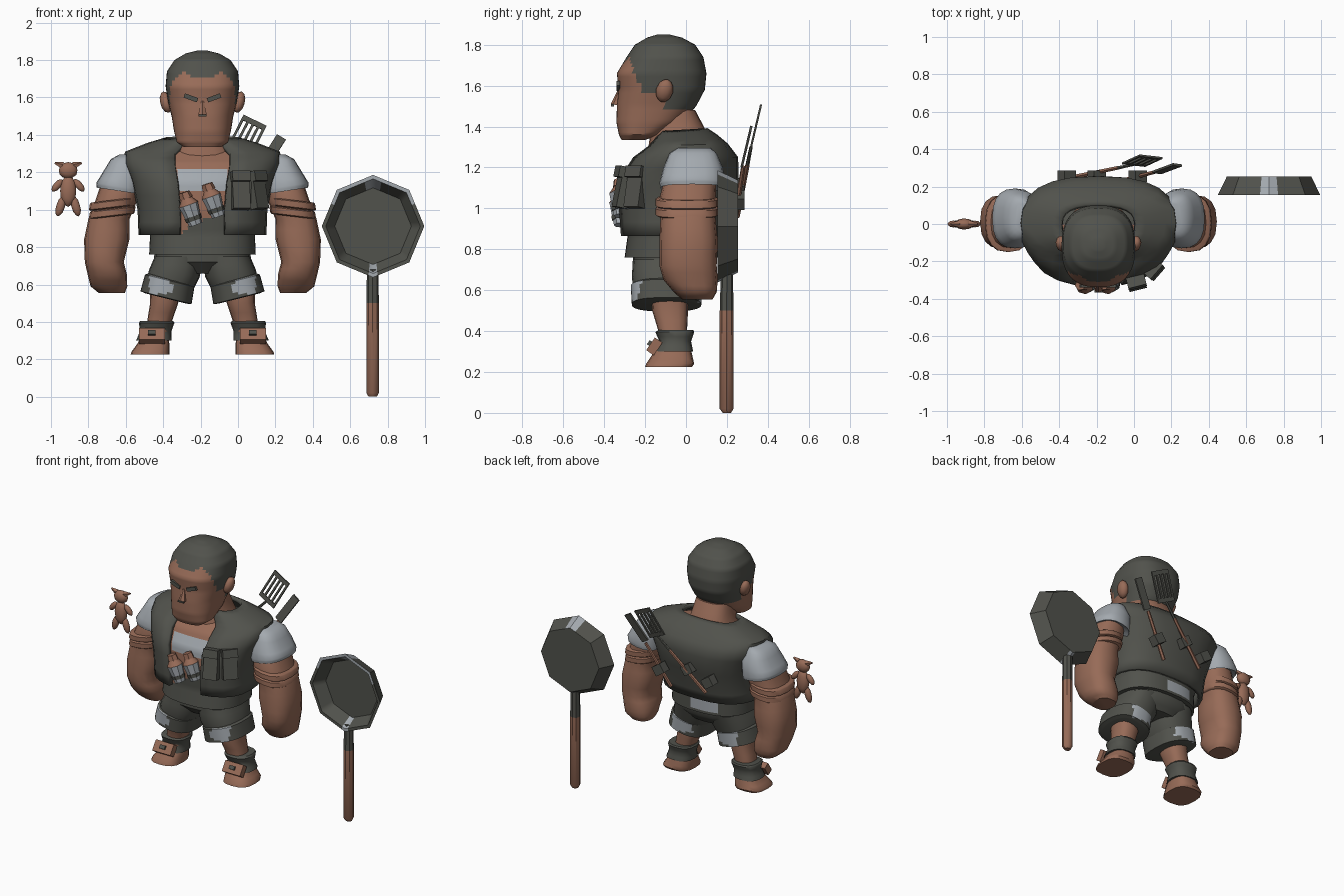
import bpy, bmesh, math
from mathutils import Vector, Matrix, Euler

cube = bpy.data.objects.get("Cube")
if cube:
    bpy.data.objects.remove(cube)

CX = -0.19          # middle of the figure
DARK, SKIN, LIGHT = 0, 1, 2
made = []


def material(name, rgb):
    m = bpy.data.materials.new(name)
    m.use_nodes = True
    m.diffuse_color = (*rgb, 1)
    m.node_tree.nodes["Principled BSDF"].inputs["Base Color"].default_value = (*rgb, 1)
    return m


MATS = [material("dark_grey_cloth", (0.082, 0.084, 0.072)),
        material("brown_skin", (0.31, 0.147, 0.096)),
        material("light_grey", (0.37, 0.4, 0.43))]


def finish(name, bm, colour):
    """Turn a bmesh into an object; colour is an index or a rule on the face centre."""
    mesh = bpy.data.meshes.new(name)
    for f in bm.faces:
        f.material_index = colour(f.calc_center_median()) if callable(colour) else colour
    bm.to_mesh(mesh)
    bm.free()
    for m in MATS:
        mesh.materials.append(m)
    ob = bpy.data.objects.new(name, mesh)
    bpy.context.collection.objects.link(ob)
    made.append(ob)
    return ob


def bridge(name, loops, colour, caps=True, skip=()):
    bm = bmesh.new()
    rows = [[bm.verts.new(p) for p in loop] for loop in loops]
    n = len(rows[0])
    for a, b in zip(rows, rows[1:]):
        for j in range(n):
            if j not in skip:
                k = (j + 1) % n
                bm.faces.new((a[j], a[k], b[k], b[j]))
    if caps:
        bm.faces.new(rows[0])
        bm.faces.new(rows[-1])
        bmesh.ops.recalc_face_normals(bm, faces=bm.faces[:])
    return finish(name, bm, colour)


def loft(name, rings, colour, side=1, n=20, p=2.5, sub=2, **kw):
    """Rings: height, offset from middle, front y, back y, half width, tilt x, tilt y."""
    rings = [tuple(r) + (0,) * (7 - len(r)) for r in rings]
    fine = [rings[0]]
    for a, b in zip(rings, rings[1:]):
        for k in range(1, sub + 1):
            fine.append([u + (v - u) * k / sub for u, v in zip(a, b)])
    loops = []
    for z, dx, y0, y1, rx, tx, ty in fine:
        loop = []
        for j in range(n):
            c, s = math.cos(math.tau * j / n), math.sin(math.tau * j / n)
            x = rx * math.copysign(abs(c) ** (2 / p), c)
            y = (y1 - y0) / 2 * math.copysign(abs(s) ** (2 / p), s)
            loop.append((CX + side * dx + x, (y0 + y1) / 2 + y, z + tx * x * side + ty * y))
        loops.append(loop)
    return bridge(name, loops, colour, **kw)


def place(loc, size, rot):
    r = rot if isinstance(rot, Matrix) else Euler(rot).to_matrix()
    return Matrix.Translation(loc) @ r.to_4x4() @ Matrix.Diagonal((*size, 1))


def box(name, loc, size, colour, rot=(0, 0, 0)):
    bm = bmesh.new()
    bmesh.ops.create_cube(bm, size=1, matrix=place(loc, size, rot))
    return finish(name, bm, colour)


def ball(name, loc, size, colour, rot=(0, 0, 0)):
    bm = bmesh.new()
    bmesh.ops.create_icosphere(bm, subdivisions=2, radius=1, matrix=place(loc, size, rot))
    return finish(name, bm, colour)


def rod(name, a, b, r1, r2, colour, sides=8):
    a, b = Vector(a), Vector(b)
    bm = bmesh.new()
    turn = (b - a).to_track_quat('Z', 'Y').to_matrix()
    bmesh.ops.create_cone(bm, cap_ends=True, segments=sides, radius1=r1, radius2=r2,
                          depth=(b - a).length, matrix=place((a + b) / 2, (1, 1, 1), turn))
    return finish(name, bm, colour)


# Head, with the hair chosen by a widow's peak, temples and nape
def head_colour(c):
    dx = abs(c.x - CX)
    if c.y > -.1:
        return DARK if c.z > 1.48 else SKIN
    temple = c.z > 1.56 and c.y > -.285 + (1.74 - c.z) * .45 and dx > .1
    peak = c.z > 1.695 + .4 * min(dx, .12)
    return DARK if temple or peak else SKIN


loft("head", [(1.335, 0, -.315, -.2, .1), (1.36, 0, -.328, -.12, .137), (1.42, 0, -.34, -.02, .152),
              (1.5, 0, -.338, .05, .165), (1.58, 0, -.33, .092, .185), (1.66, 0, -.338, .1, .197),
              (1.74, 0, -.29, .085, .19), (1.8, 0, -.25, .045, .15), (1.835, 0, -.19, -.02, .09),
              (1.85, 0, -.14, -.08, .03)], head_colour, n=48, sub=5)
loft("neck", [(1.26, 0, -.19, .14, .19), (1.36, 0, -.175, .108, .14), (1.48, 0, -.15, .045, .12)], SKIN)
rod("nose", (CX, -.325, 1.58), (CX, -.342, 1.505), .008, .026, SKIN, 6)
box("nose_shadow", (CX, -.36, 1.504), (.045, .014, .01), DARK)
for s, tag in ((1, "left"), (-1, "right")):
    box(tag + "_eye", (CX + s * .062, -.331, 1.598), (.075, .016, .024), DARK, (0, -s * .35, 0))
    ball(tag + "_ear", (CX + s * .195, -.105, 1.575), (.032, .042, .06), SKIN, (-.25, s * .25, 0))


# Torso: shirt, chest and open vest
def shirt_colour(c):
    dx = c.x - CX
    if c.y > 0:
        return LIGHT if .77 < c.z < .85 and abs(dx + .045) < .1 else DARK
    if c.z > 1.22:
        return SKIN
    if c.z > 1.1 + .1 * dx and abs(dx) < .125:
        return LIGHT
    return SKIN if c.z > .945 + .58 * dx and abs(dx) < .16 else DARK


loft("shirt", [(.76, 0, -.3, .16, .285), (.87, 0, -.285, .16, .28), (1, 0, -.295, .19, .32),
               (1.15, 0, -.285, .22, .35), (1.25, 0, -.23, .21, .37), (1.31, 0, -.16, .13, .26),
               (1.335, 0, -.12, .08, .17)], shirt_colour, n=64, sub=6)
vest = loft("vest", [(.865, 0, -.325, .19, .342), (1, 0, -.335, .22, .347), (1.15, 0, -.33, .257, .38),
                     (1.25, 0, -.265, .255, .42), (1.31, 0, -.19, .205, .415, 0, .03),
                     (1.355, 0, -.15, .15, .3, 0, .05), (1.385, 0, -.125, .105, .2, 0, .06)],
            DARK, n=24, p=2.6, caps=False, skip=(17, 18))
mod = vest.modifiers.new("cloth_thickness", 'SOLIDIFY')
mod.thickness = 0.028

# Chest pouches with flaps
for k, (x, y, turn) in enumerate(((.01, -.3, .25), (.095, -.235, .85))):
    box(f"pouch_{k}", (x, y, 1.1), (.095, .07, .2), DARK, (-.2, 0, turn))
    box(f"pouch_flap_{k}", (x, y, 1.175), (.1, .08, .055), DARK, (-.2, 0, turn))

# Bottles on the chest strap
for k, (x, z) in enumerate(((-.25, .985), (-.128, 1.03))):
    base, lean = Vector((x, -.32, z)), Vector((-.35, -.05, 1)).normalized()
    rod(f"bottle_{k}", base - lean * .07, base + lean * .045, .036, .053, LIGHT)
    rod(f"bottle_band_{k}", base - lean * .045, base - lean * .022, .044, .047, DARK)
    rod(f"bottle_neck_{k}", base + lean * .045, base + lean * .08, .054, .03, SKIN)
    rod(f"bottle_cork_{k}", base + lean * .08, base + lean * .115, .036, .03, SKIN, 6)


# Shorts, arms, legs and feet
def cuff_colour(c):
    d = abs(c.x - CX)
    front = c.y < -.16 and .165 < d < .285 and .5 < c.z - .25 * (d - .18) - .03 < .595
    back = c.y > -.03 and .1 < d < .25 and c.z > .54
    return LIGHT if front and c.z > .55 or back else DARK


loft("shorts_waist", [(.8, 0, -.26, .14, .255), (.72, 0, -.26, .13, .26), (.66, 0, -.2, .08, .16)], DARK)
for s, tag in ((1, "left"), (-1, "right")):
    loft(tag + "_shorts_leg", [(.75, .125, -.26, .12, .13), (.66, .15, -.265, .09, .135, .15),
                               (.57, .185, -.25, .06, .12, .25)], DARK, s)
    loft(tag + "_shorts_cuff", [(.63, .175, -.25, .06, .115, .25), (.62, .175, -.27, .08, .132, .25),
                                (.53, .195, -.265, .075, .137, .25), (.525, .195, -.24, .05, .11, .25)],
         cuff_colour, s, n=48, sub=6)
    loft(tag + "_calf", [(.58, .2, -.17, .01, .08), (.5, .205, -.165, .01, .075),
                         (.4, .23, -.135, .005, .066), (.3, .25, -.13, .0, .06)], SKIN, s, n=16)
    loft(tag + "_ankle_wrap", [(.405, .245, -.135, .035, .088), (.395, .245, -.15, .04, .095),
                               (.35, .25, -.13, .025, .084), (.3, .26, -.15, .035, .095)], DARK, s, n=16)
    loft(tag + "_foot", [(.33, .255, -.13, .02, .07), (.285, .262, -.165, .03, .085),
                         (.24, .278, -.195, .04, .102), (.225, .28, -.2, .03, .104)], SKIN, s, n=16, p=2.8)
    box(tag + "_foot_strap", (CX + s * .27, -.155, .325), (.14, .045, .075), SKIN, (-.6, 0, 0))
    box(tag + "_foot_buckle", (CX + s * .27, -.176, .34), (.04, .02, .025), DARK, (-.6, 0, 0))
    loft(tag + "_sleeve", [(1.295, .4, -.04, .12, .045), (1.27, .42, -.08, .15, .07),
                           (1.2, .425, -.11, .18, .108), (1.125, .445, -.13, .19, .123, .15),
                           (1.1, .445, -.125, .185, .12, .15), (1.12, .44, -.08, .15, .08, .15)], LIGHT, s, n=20)
    loft(tag + "_arm", [(1.16, .44, -.1, .15, .095), (1.05, .46, -.13, .145, .112),
                        (.95, .5, -.125, .145, .11), (.84, .512, -.13, .155, .121),
                        (.72, .525, -.13, .15, .104), (.65, .508, -.11, .155, .105),
                        (.59, .5, -.06, .15, .098), (.555, .485, -.02, .13, .07)], SKIN, s, n=16)
    for k, z in enumerate((1.03, .985)):
        loft(f"{tag}_arm_band_{k}", [(z + .022, .48, -.14, .15, .115, -.12), (z + .016, .48, -.15, .16, .122, -.12),
                                     (z - .016, .485, -.15, .16, .122, -.12), (z - .022, .485, -.14, .15, .115, -.12)],
             SKIN, s, n=16, sub=1)


# Frying pan: eight-sided bowl opening to the front
def octagon(r, y, steps=8):
    corners = [Vector((math.sin(math.tau * k / 8), 0, math.cos(math.tau * k / 8))) * r for k in range(8)]
    return [corners[k].lerp(corners[(k + 1) % 8], i / steps) + Vector((.722, y, .912))
            for k in range(8) for i in range(steps)]


def pan_colour(c):
    d, r = abs(c.x - .722), (Vector((c.x, c.z)) - Vector((.722, .912))).length
    top = c.z > 1.08 and d < .05 and r > .2
    rim = c.y < .16 and c.z > 1.03
    spout = c.z < .72 and d < .03 and c.y < .21
    return LIGHT if top or rim or spout else DARK


bridge("pan_bowl", [octagon(.225, .255), octagon(.274, .155), octagon(.253, .155), octagon(.205, .235)], pan_colour)
loft("pan_handle", [(0, .91, .18, .22, .022), (.02, .91, .165, .232, .033), (.5, .91, .165, .232, .033),
                    (.68, .91, .17, .23, .031)], lambda c: DARK if c.z > .5 else SKIN, n=8, p=2, sub=1)

# Small doll
DX = -.908
ball("doll_head", (DX, 0, 1.21), (.052, .03, .045), SKIN)
ball("doll_body", (DX, 0, 1.1), (.045, .03, .085), SKIN)
for s, tag in ((1, "left"), (-1, "right")):
    rod(f"doll_{tag}_ear", (DX + s * .03, 0, 1.235), (DX + s * .072, 0, 1.25), .02, .006, SKIN, 5)
    ball(f"doll_{tag}_arm", (DX + s * .058, 0, 1.13), (.02, .018, .042), SKIN, (0, -s * .7, 0))
    ball(f"doll_{tag}_leg", (DX + s * .04, 0, 1.02), (.024, .02, .058), SKIN, (0, -s * .3, 0))

# Cooking tools slung across the back, their blades leaning on one plane
normal = Vector((0, -.973, .23))


def blade_frame(lean):
    up = (Vector((0, .23, .973)) + Vector((lean, 0, 0))).normalized()
    side = normal.cross(up)
    return side, up, Matrix((side, normal, up)).transposed()


low, high = Vector((-.33, .25, .96)), Vector((.0, .318, 1.3))
wide, axis, frame = blade_frame(.5)
rod("spatula_handle", low, low.lerp(high, .75), .013, .011, SKIN, 6)
rod("spatula_neck", low.lerp(high, .75), high, .01, .008, DARK, 6)
for k in range(5):
    box(f"spatula_bar_{k}", high + axis * .1 + wide * (k - 2) * .031, (.013, .01, .2), DARK, frame)
for k in (0, 1):
    box(f"spatula_edge_{k}", high + axis * (.01 + .18 * k), (.137, .01, .028), DARK, frame)
start, end = Vector((-.05, .235, .925)), Vector((.23, .31, 1.39))
frame = blade_frame(.62)[2]
rod("turner_handle", start, start.lerp(end, .6), .013, .011, SKIN, 6)
box("turner_blade", start.lerp(end, .81), (.055, .012, .21), DARK, frame)
for k, (x, z) in enumerate(((.02, 1.04), (-.2, 1.1), (-.36, 1.05))):
    box(f"tool_loop_{k}", (x, .255, z), (.075, .06, .065), DARK, (0, .6, 0))

# Smooth rounded surfaces, keeping hard edges
bpy.ops.object.select_all(action='DESELECT')
for ob in made:
    ob.select_set(True)
bpy.context.view_layer.objects.active = made[0]
bpy.ops.object.shade_smooth_by_angle(angle=math.radians(40))
